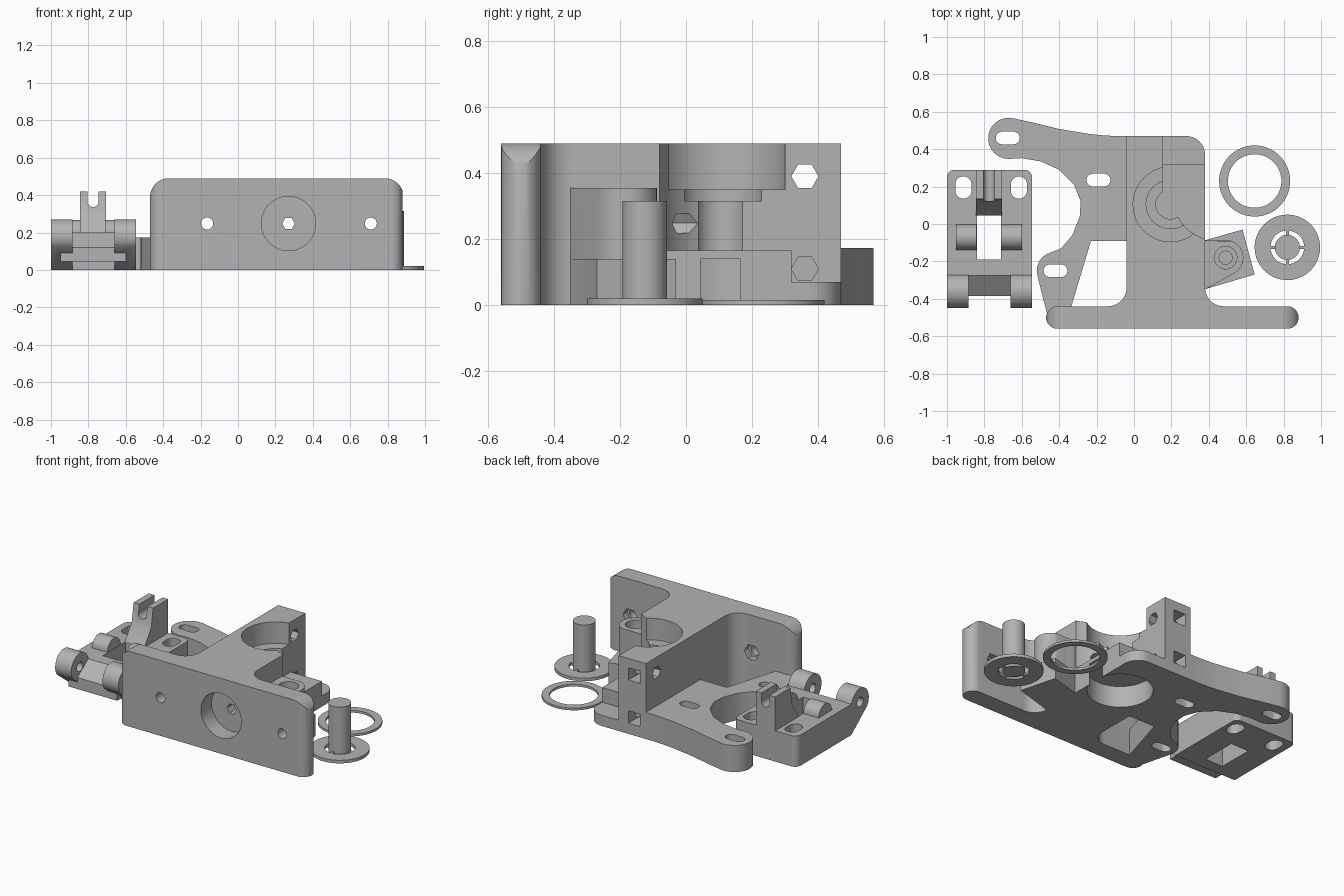
import bpy, bmesh
from math import sin, cos, radians, pi

cube = bpy.data.objects.get("Cube")
if cube:
    bpy.data.objects.remove(cube)

grey = bpy.data.materials.new("plain grey")
grey.use_nodes = True
grey.diffuse_color = (0.45, 0.45, 0.45, 1)
grey.node_tree.nodes["Principled BSDF"].inputs["Base Color"].default_value = (0.45, 0.45, 0.45, 1)


def arc(cx, cy, r, a0, a1, n=14):
    return [(cx + r * cos(radians(a0 + (a1 - a0) * i / n)),
             cy + r * sin(radians(a0 + (a1 - a0) * i / n))) for i in range(n + 1)]


def prism(name, pts, lo, hi, axis="z"):
    """Extrude a flat outline along one axis."""
    place = {"x": lambda u, v, w: (w, u, v),
             "y": lambda u, v, w: (u, w, v),
             "z": lambda u, v, w: (u, v, w)}[axis]
    bm = bmesh.new()
    ends = [[bm.verts.new(place(u, v, w)) for u, v in pts] for w in (lo, hi)]
    for end in ends:
        bm.faces.new(end)
    for i in range(len(pts)):
        j = (i + 1) % len(pts)
        bm.faces.new((ends[0][i], ends[0][j], ends[1][j], ends[1][i]))
    bmesh.ops.recalc_face_normals(bm, faces=bm.faces)
    mesh = bpy.data.meshes.new(name)
    bm.to_mesh(mesh)
    bm.free()
    mesh.materials.append(grey)
    ob = bpy.data.objects.new(name, mesh)
    bpy.context.collection.objects.link(ob)
    return ob


def disc(u, v, r, lo, hi, axis="z", sides=48, name="cutter"):
    return prism(name, arc(u, v, r, 0, 360 - 360 / sides, sides - 1), lo, hi, axis)


def box(x0, x1, y0, y1, z0, z1, name="cutter"):
    return prism(name, [(x0, y0), (x1, y0), (x1, y1), (x0, y1)], z0, z1)


def slot(cx, cy, dx, dy, r):
    """Long hole running along (dx, dy)."""
    turn = 0 if dy else -90
    pts = arc(cx + dx, cy + dy, r, turn, turn + 180) + arc(cx - dx, cy - dy, r, turn + 180, turn + 360)
    return prism("cutter", pts, -0.1, 0.9)


def combine(ob, others, operation):
    """Apply a boolean with each tool in turn, then drop the tools."""
    for tool in others:
        mod = ob.modifiers.new("boolean", "BOOLEAN")
        mod.operation, mod.solver, mod.object = operation, "EXACT", tool
        graph = bpy.context.evaluated_depsgraph_get()
        mesh = bpy.data.meshes.new_from_object(ob.evaluated_get(graph))
        ob.modifiers.clear()
        ob.data = mesh
        bpy.data.objects.remove(tool)
    return ob


def finish(*obs):
    for ob in obs:
        bpy.ops.object.select_all(action="DESELECT")
        ob.select_set(True)
        bpy.context.view_layer.objects.active = ob
        bpy.ops.object.shade_smooth_by_angle(angle=radians(30))


# Front plate: rounded ends in plan and rounded top corners
plate = prism("front_plate", arc(-0.41, -0.5, 0.06, 90, 270) + arc(0.82, -0.5, 0.06, -90, 90), 0, 0.49)
face = prism("cutter", [(-0.48, -0.1), (0.885, -0.1)] + arc(0.785, 0.39, 0.1, 0, 90)
             + arc(-0.37, 0.39, 0.1, 90, 180), -0.7, -0.3, "y")
combine(plate, [face], "INTERSECT")

# Tall web with fillets where it meets the plate
web = prism("web", [(-0.04, 0.47)] + arc(-0.14, -0.34, 0.1, 0, -90) + [(-0.14, -0.5), (0.48, -0.5)]
            + arc(0.48, -0.34, 0.1, -90, -180) + arc(0.28, 0.37, 0.1, 0, 90), 0, 0.49)

# Low forked arms
arms = prism("arms", [(0.06, 0.47), (-0.1, 0.47), (-0.18, 0.475), (-0.25, 0.483), (-0.4, 0.508),
                      (-0.52, 0.538)] + arc(-0.67, 0.458, 0.11, 75, 270)
             + [(-0.6, 0.352), (-0.5, 0.335), (-0.4, 0.29), (-0.32, 0.21), (-0.285, 0.12),
                (-0.29, 0.04), (-0.33, -0.06), (-0.39, -0.13)]
             + arc(-0.42, -0.25, 0.1, 115, 190) + [(-0.46, -0.5), (0.1, -0.5)], 0, 0.173)
window = prism("cutter", [(-0.23, -0.09), (-0.04, -0.09)] + arc(-0.14, -0.34, 0.1, 0, -90)
               + [(-0.335, -0.44)], -0.1, 0.4)
combine(arms, [window] + [slot(x, y, 0.03, 0, 0.034)
                          for x, y in ((-0.675, 0.46), (-0.19, 0.235), (-0.42, -0.25))], "DIFFERENCE")

# Side boss and its tilted foot
boss = prism("side_boss", [(0.2, -0.34), (0.2, -0.088), (0.45, -0.088)]
             + arc(0.49, -0.18, 0.095, 90, -65) + [(0.38, -0.35)], 0, 0.355)
foot = prism("boss_foot", [(0.3, -0.11), (0.58, -0.03), (0.645, -0.27), (0.3, -0.372)], 0, 0.14)

bracket = combine(web, [plate, arms, boss, foot], "UNION")
bracket.name = "bracket"
cuts = [
    # open side beside the stepped shaft seat
    prism("cutter", [(0.155, 0.6), (0.155, 0.1)] + arc(0.45, 0.155, 0.245, 200, 270)
          + [(0.7, -0.09), (0.7, 0.6)], 0.165, 0.7),
    box(0.155, 0.7, 0.32, 0.7, 0.07, 0.7),
    # stepped shaft seat and underside recess
    disc(0.195, 0.105, 0.2, 0.35, 0.7),
    disc(0.195, 0.105, 0.13, 0.315, 0.7),
    disc(0.195, 0.105, 0.078, 0.165, 0.7),
    disc(0.195, 0.105, 0.195, -0.1, 0.14),
    # boss screw seat
    disc(0.49, -0.18, 0.06, 0.3, 0.6),
    disc(0.49, -0.18, 0.035, 0.16, 0.6),
    # large front recess and its bolt bore
    disc(0.27, 0.248, 0.145, -0.7, -0.45, "y"),
    disc(0.27, 0.248, 0.034, -0.6, 0.6, "y", 6),
]
for x in (-0.165, 0.71):
    cuts += [disc(x, 0.248, 0.032, -0.7, -0.3, "y"), disc(x, 0.248, 0.052, -0.48, -0.3, "y", 6)]
for z in (0.39, 0.11):
    cuts += [disc(0.36, z, 0.041, -0.3, 0.5, "x", 6), box(0, 0.085, 0.36, 0.6, z - 0.04, z + 0.04)]
combine(bracket, cuts, "DIFFERENCE")

# Hinged carrier: base with rounded back corners
carrier = prism("carrier", [(-1, -0.27), (-0.545, -0.27)] + arc(-0.585, 0.25, 0.04, 0, 90)
                + arc(-0.96, 0.25, 0.04, 90, 180), 0, 0.2)
lug_profile = [(-0.2, 0), (-0.27, 0)] + arc(-0.36, 0.18, 0.09, 215, 10) + [(-0.2, 0.195)]
pieces = [prism("lug", lug_profile, x, x + 0.115, "x") for x in (-1, -0.66)]
pieces.append(prism("cross_bar", [(-0.2, 0.045), (-0.385, 0.045), (-0.385, 0.12),
                                  (-0.275, 0.2), (-0.2, 0.2)], -0.95, -0.6, "x"))
pieces += [disc(-0.07, 0.2, 0.068, x, x + 0.11, "x", name="knuckle") for x in (-0.953, -0.71)]
pieces.append(prism("fork", [(0.29, 0.1), (0.29, 0.42), (0.135, 0.42), (0.115, 0.3),
                             (0.045, 0.2), (0.045, 0.1)], -0.845, -0.705, "x"))
combine(carrier, pieces, "UNION")
groove = prism("cutter", arc(-0.775, 0.365, 0.029, 180, 360) + [(-0.746, 0.6), (-0.804, 0.6)],
               -0.1, 0.5, "y")
combine(carrier, [groove, box(-0.84, -0.71, -0.19, 0.045, -0.1, 0.6),
                  disc(-0.36, 0.18, 0.03, -1.2, -0.885, "x"),
                  disc(-0.36, 0.18, 0.03, -0.66, -0.4, "x"),
                  slot(-0.912, 0.195, 0, 0.017, 0.043), slot(-0.615, 0.195, 0, 0.017, 0.043)],
        "DIFFERENCE")

# Loose washer
washer = disc(0.645, 0.23, 0.19, 0, 0.015, sides=64, name="washer")
combine(washer, [disc(0.645, 0.23, 0.143, -0.1, 0.1, sides=64)], "DIFFERENCE")

# Flanged pin: flange, four spokes and a post
flange = disc(0.82, -0.125, 0.175, 0, 0.02, sides=64, name="pin_flange")
combine(flange, [disc(0.82, -0.125, 0.09, -0.1, 0.1)], "DIFFERENCE")
post = disc(0.82, -0.125, 0.067, 0, 0.315, name="pin_post")
spokes = [box(0.72, 0.92, -0.133, -0.117, 0, 0.019, "spoke_across"),
          box(0.812, 0.828, -0.225, -0.025, 0, 0.019, "spoke_along")]

finish(bracket, carrier, washer, flange, post, *spokes)
